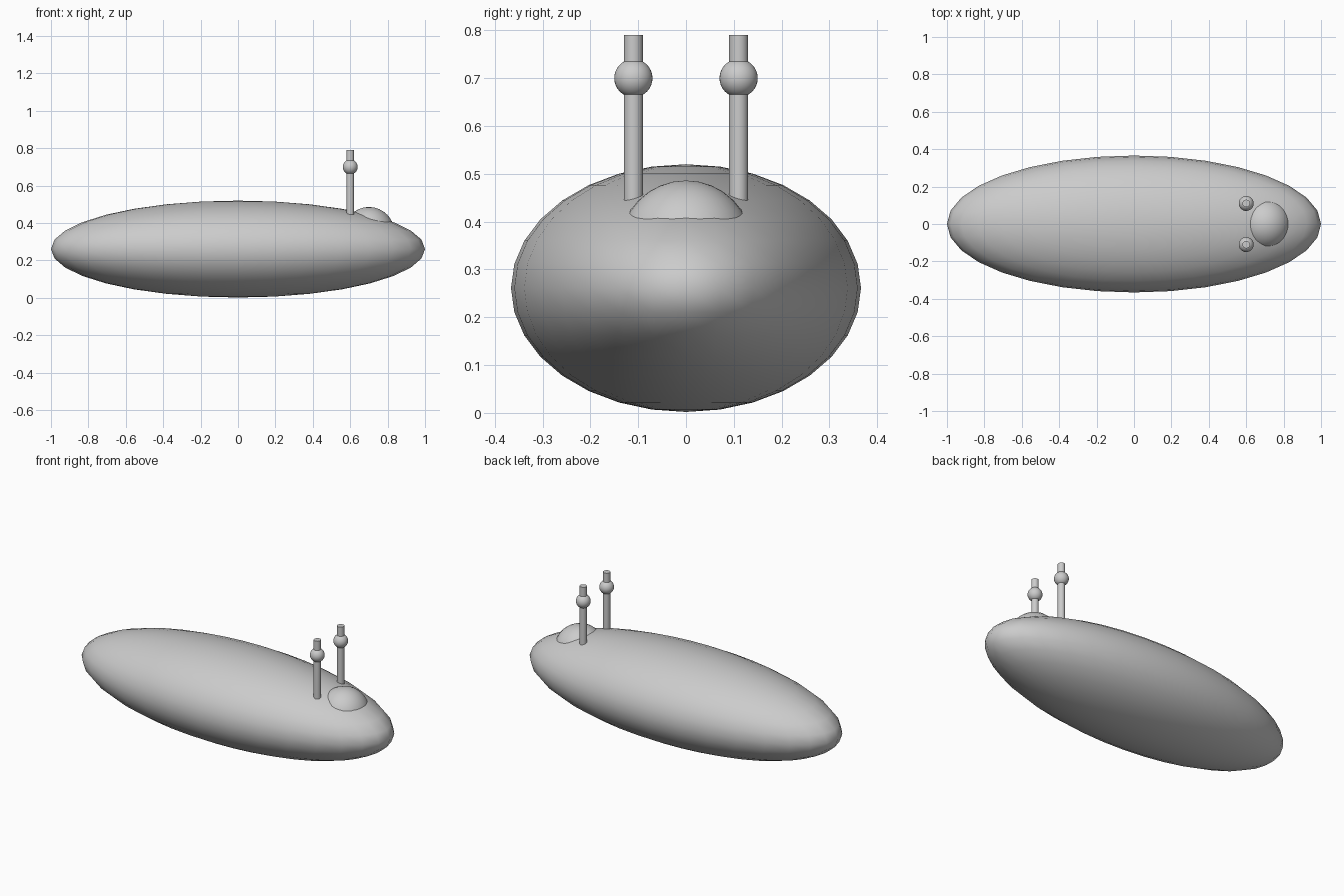
import bpy, math

if "Cube" in bpy.data.objects:
    bpy.data.objects.remove(bpy.data.objects["Cube"])


def ellipsoid(name, center, radii, segments=32, rings=16):
    bpy.ops.mesh.primitive_uv_sphere_add(segments=segments, ring_count=rings, radius=1, location=center)
    ob = bpy.context.object
    ob.name = name
    ob.scale = radii
    bpy.ops.object.transform_apply(location=False, rotation=False, scale=True)
    bpy.ops.object.shade_smooth()
    return ob


def rod(name, x, y, z0, z1, radius):
    bpy.ops.mesh.primitive_cylinder_add(vertices=32, radius=radius, depth=z1 - z0,
                                        location=(x, y, (z0 + z1) / 2))
    ob = bpy.context.object
    ob.name = name
    bpy.ops.object.shade_smooth_by_angle(angle=math.radians(40))
    return ob


# Long flattened body
ellipsoid("body", (0, 0, 0.261), (1.0, 0.366, 0.259))

# Dome bulging from the upper front of the body
ellipsoid("head_dome", (0.70, 0, 0.346), (0.138, 0.14, 0.14))

# Pair of upright stalks, each with a ball near the top
for side, y in (("left", 0.11), ("right", -0.11)):
    rod(side + "_stalk", 0.60, y, 0.39, 0.79, 0.02)
    ellipsoid(side + "_ball", (0.60, y, 0.70), (0.04, 0.04, 0.04))
